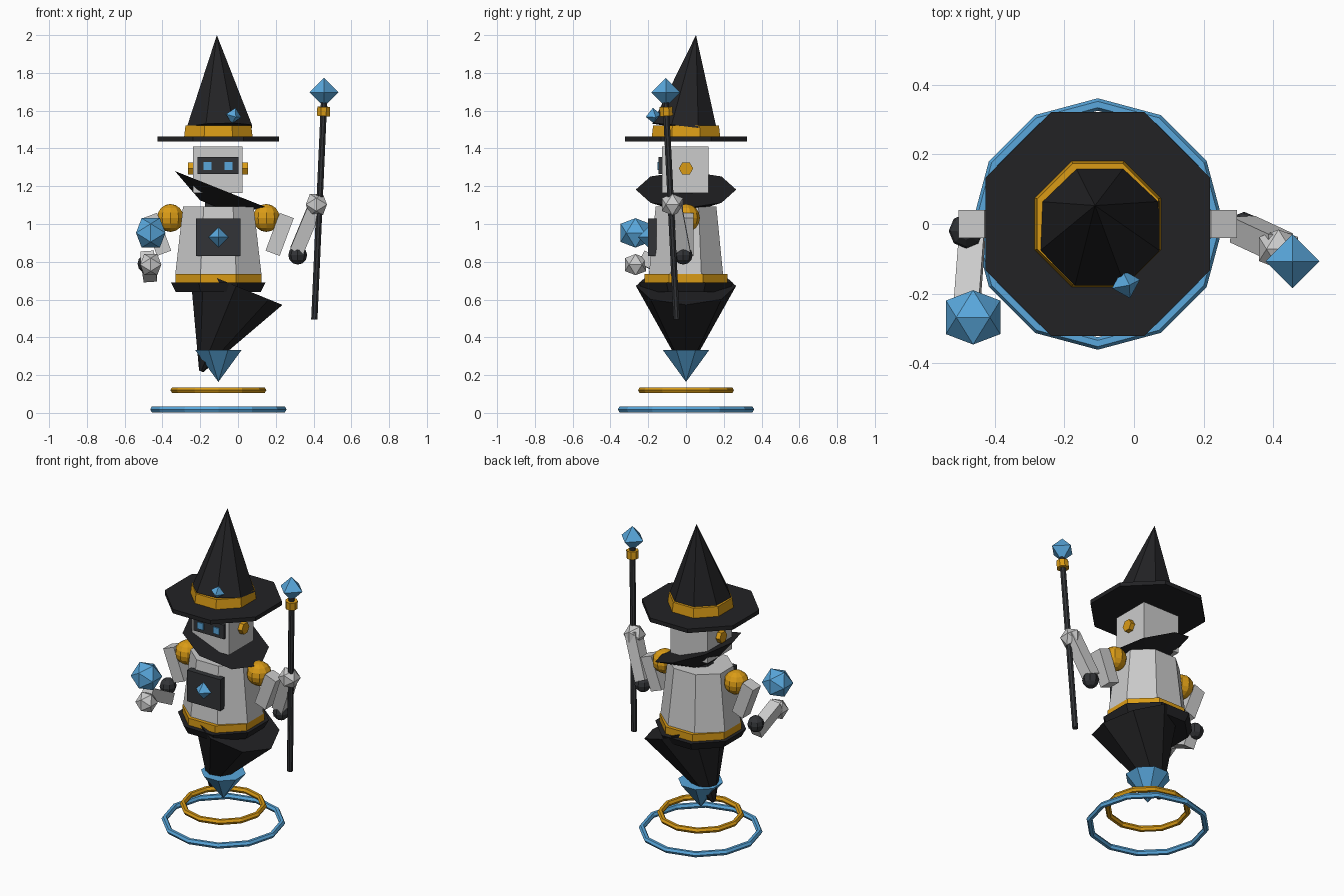
import bpy, bmesh
from math import cos, sin, pi, sqrt
from mathutils import Vector

if "Cube" in bpy.data.objects:
    bpy.data.objects.remove(bpy.data.objects["Cube"])

CX = -0.104            # body axis
OCT = pi / 8           # octagon with a flat side to the front


def material(name, col):
    m = bpy.data.materials.new(name)
    m.diffuse_color = (*col, 1)
    m.use_nodes = True
    m.node_tree.nodes["Principled BSDF"].inputs["Base Color"].default_value = m.diffuse_color
    return m


BLACK = material("black_cloth", (0.016, 0.016, 0.018))
DARK = material("dark_metal", (0.032, 0.034, 0.038))
GOLD = material("gold", (0.70, 0.33, 0.008))
BLUE = material("blue_crystal", (0.10, 0.39, 0.72))


def hull(name, pts, mat=None, loc=(0, 0, 0)):
    bm = bmesh.new()
    for p in pts:
        bm.verts.new(p)
    bmesh.ops.convex_hull(bm, input=bm.verts[:])
    bmesh.ops.dissolve_limit(bm, angle_limit=0.01, verts=bm.verts[:], edges=bm.edges[:])
    bmesh.ops.recalc_face_normals(bm, faces=bm.faces[:])
    me = bpy.data.meshes.new(name)
    bm.to_mesh(me)
    bm.free()
    ob = bpy.data.objects.new(name, me)
    ob.location = loc
    bpy.context.collection.objects.link(ob)
    if mat:
        me.materials.append(mat)
    return ob


def frustum(name, p0, p1, r0, r1, n=8, mat=None, phase=OCT, sy=1.0):
    """Prism, cone or bar from p0 to p1 with n sides."""
    p0, p1 = Vector(p0), Vector(p1)
    q = Vector((0, 0, 1)).rotation_difference(p1 - p0)
    pts = []
    for p, r in ((p0, r0), (p1, r1)):
        if r == 0:
            pts.append(p)
            continue
        for i in range(n):
            a = phase + 2 * pi * i / n
            pts.append(p + q @ Vector((r * cos(a), sy * r * sin(a), 0)))
    return hull(name, pts, mat)


def octagon(name, z0, z1, a0, a1, mat=None, sy=1.0):
    """Upright octagonal section on the body axis, sized by half width."""
    k = 1 / cos(OCT)
    return frustum(name, (CX, 0, z0), (CX, 0, z1), a0 * k, a1 * k, 8, mat, OCT, sy)


def bar(name, p0, p1, w, mat=None):
    r = w / sqrt(2)
    return frustum(name, p0, p1, r, r, 4, mat, pi / 4)


def box(name, c, s, mat=None):
    return hull(name, [(x * s[0] / 2, y * s[1] / 2, z * s[2] / 2)
                       for x in (-1, 1) for y in (-1, 1) for z in (-1, 1)], mat, c)


def gem(name, c, r, mat=BLUE):
    return hull(name, [Vector(v) * s * r for v in ((1, 0, 0), (0, 1, 0), (0, 0, 1))
                       for s in (-1, 1)], mat, c)


def icosa(name, c, half, mat=None):
    g = half * 0.618
    pts = []
    for a in (-half, half):
        for b in (-g, g):
            pts += [(a, b, 0), (0, a, b), (b, 0, a)]
    return hull(name, pts, mat, c)


def ball(name, c, r, mat, seg=10, rings=8):
    bpy.ops.mesh.primitive_uv_sphere_add(segments=seg, ring_count=rings, radius=r, location=c)
    ob = bpy.context.object
    ob.name = name
    ob.data.materials.append(mat)


# hover rings
for name, z, R, mat in (("lower_ring", 0.018, 0.343, BLUE), ("upper_ring", 0.12, 0.236, GOLD)):
    bpy.ops.mesh.primitive_torus_add(major_segments=12, minor_segments=6, major_radius=R,
                                     minor_radius=0.018, location=(CX, 0, z))
    bpy.context.object.name = name
    bpy.context.object.data.materials.append(mat)

# tail: crystal and tilted skirt
octagon("thruster_crystal", 0.164, 0.333, 0.0, 0.123, BLUE)
frustum("skirt", (-0.195, 0, 0.22), (-0.01, 0, 0.672), 0.012, 0.265, 8, BLACK, 0)

# torso
octagon("hip_plate", 0.64, 0.69, 0.225, 0.25, BLACK)
octagon("belt", 0.69, 0.735, 0.228, 0.228, GOLD, 0.96)
octagon("torso", 0.735, 1.092, 0.228, 0.187, None, 0.86)
box("chest_panel", (CX, -0.178, 0.93), (0.237, 0.044, 0.20), DARK)
gem("chest_gem", (CX, -0.20, 0.93), 0.053)

# neck and tilted collar
octagon("neck", 1.06, 1.2, 0.07, 0.07, DARK)
frustum("collar", (-0.122, 0, 1.094), (-0.087, 0, 1.182), 0.085, 0.266, 8, BLACK, 0)

# head
box("head", (-0.106, -0.004, 1.286), (0.262, 0.248, 0.246))
box("visor", (-0.106, -0.132, 1.31), (0.216, 0.026, 0.09), DARK)
for i, s in enumerate((-1, 1)):
    box("eye_%d" % i, (-0.106 + s * 0.056, -0.144, 1.308), (0.042, 0.016, 0.042), BLUE)
    frustum("ear_%d" % i, (-0.106 + s * 0.12, 0, 1.294), (-0.106 + s * 0.16, 0, 1.294),
            0.038, 0.038, 6, GOLD, pi / 2)

# hat
octagon("hat_brim", 1.436, 1.462, 0.322, 0.322, BLACK)
octagon("hat_band", 1.462, 1.522, 0.181, 0.174, GOLD)
frustum("hat_cone", (-0.098, -0.006, 1.512), (-0.112, 0.053, 2.0), 0.186, 0.0, 8, BLACK)
hg = gem("hat_gem", (-0.023, -0.172, 1.573), 0.043)
hg.rotation_euler = (0.15, 0.2, 0.3)

# shoulders and upper arms
for i, s in enumerate((-1, 1)):
    ball("shoulder_%d" % i, (CX + s * 0.254, 0, 1.032), 0.074, GOLD)
    bar("upper_arm_%d" % i, (CX + s * 0.287, 0, 0.845), (CX + s * 0.362, 0, 1.045), 0.08)

# left arm holding a floating orb
ball("left_elbow", (-0.482, -0.02, 0.79), 0.05, DARK, 8, 6)
bar("left_forearm", (-0.465, -0.04, 0.725), (-0.48, -0.235, 0.825), 0.072)
icosa("left_hand", (-0.462, -0.267, 0.785), 0.056)
icosa("orb", (-0.462, -0.268, 0.953), 0.078, BLUE)

# right arm holding the staff
ball("right_elbow", (0.316, -0.015, 0.835), 0.05, DARK, 8, 6)
bar("right_forearm", (0.312, -0.015, 0.86), (0.42, -0.065, 1.12), 0.075)
icosa("right_hand", (0.415, -0.072, 1.103), 0.056)

# staff
bottom, top = Vector((0.404, -0.05, 0.495)), Vector((0.456, -0.108, 1.66))
frustum("staff_shaft", bottom, top, 0.018, 0.018, 8, DARK)
frustum("staff_ferrule", bottom.lerp(top, 0.925), bottom.lerp(top, 0.966), 0.037, 0.037, 8, GOLD)
gem("staff_crystal", (0.455, -0.107, 1.697), 0.077)
